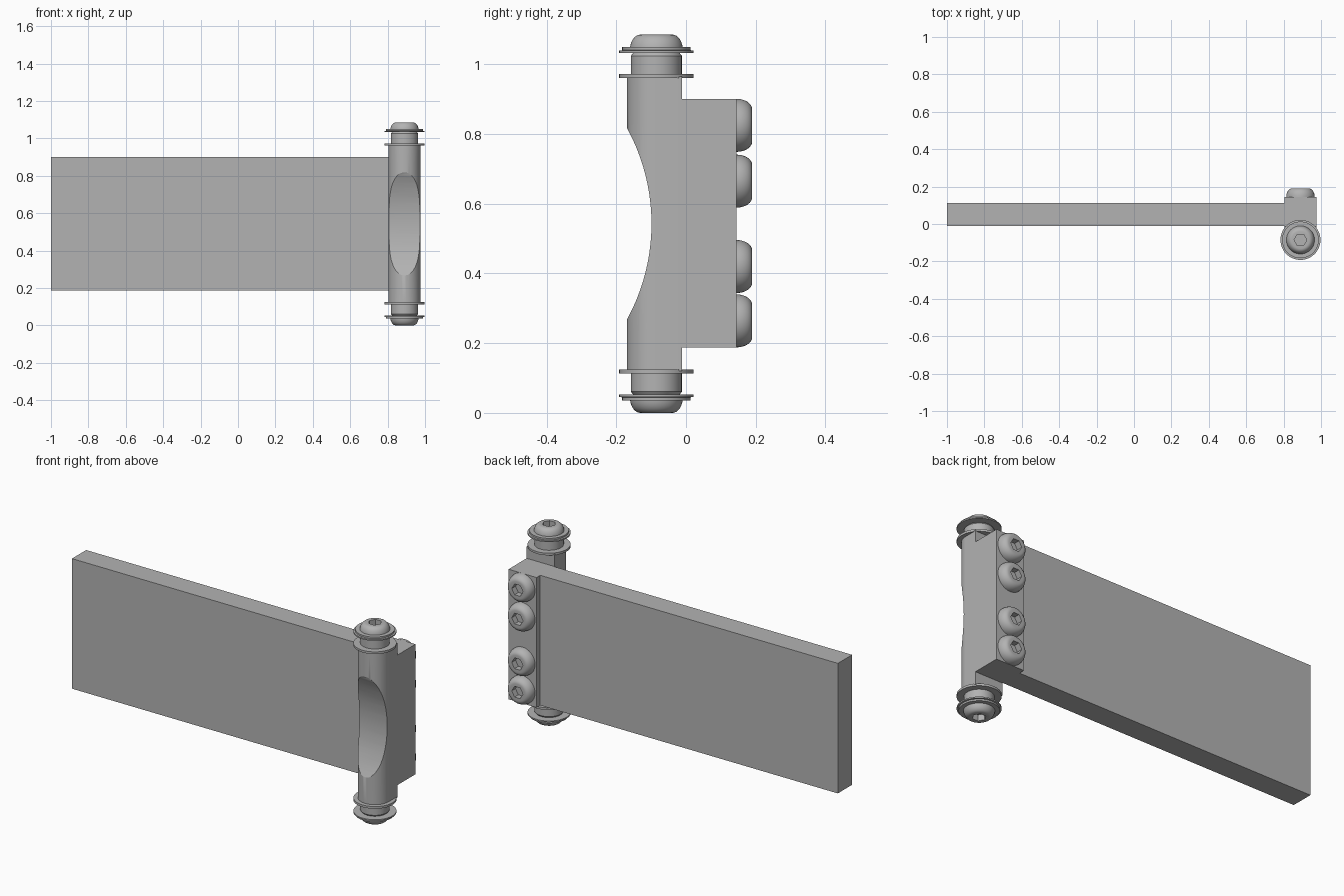
import bpy
import math
from mathutils import Matrix, Vector

if "Cube" in bpy.data.objects:
    bpy.data.objects.remove(bpy.data.objects["Cube"])

grey = bpy.data.materials.new("satin grey")
grey.use_nodes = True
COLOR = (0.45, 0.45, 0.45, 1)
grey.diffuse_color = COLOR
grey.node_tree.nodes["Principled BSDF"].inputs["Base Color"].default_value = COLOR

AX, AY = 0.89, -0.085      # rod axis
MID = 0.5427               # mirror height
RADIUS = 0.085
LOW, HIGH = 0.187, 0.9     # plate and block heights
SEGMENTS = 48


def add_object(name, verts, faces, matrix=Matrix(), smooth=False):
    mesh = bpy.data.meshes.new(name)
    mesh.from_pydata([matrix @ Vector(v) for v in verts], [], faces)
    mesh.materials.append(grey)
    obj = bpy.data.objects.new(name, mesh)
    bpy.context.collection.objects.link(obj)
    if smooth:
        bpy.ops.object.select_all(action='DESELECT')
        obj.select_set(True)
        bpy.context.view_layer.objects.active = obj
        bpy.ops.object.shade_smooth_by_angle(angle=math.radians(30))
    return obj


def prism(name, outline, z0, z1, matrix=Matrix(), smooth=False):
    n = len(outline)
    verts = [(x, y, z) for z in (z0, z1) for x, y in outline]
    faces = [(i, (i + 1) % n, (i + 1) % n + n, i + n) for i in range(n)]
    faces += [tuple(reversed(range(n))), tuple(range(n, 2 * n))]
    return add_object(name, verts, faces, matrix, smooth)


def box(name, x0, x1, y0, y1, z0, z1):
    return prism(name, [(x0, y0), (x1, y0), (x1, y1), (x0, y1)], z0, z1)


def lathe(name, profile, matrix, hex_from=None):
    """Turn (radius, height) points; rings from hex_from on are hexagonal."""
    verts, faces = [], []
    for k, (r, h) in enumerate(profile):
        for i in range(SEGMENTS):
            a = math.tau * i / SEGMENTS
            rr = r
            if hex_from is not None and k >= hex_from:
                off = a % (math.pi / 3) - math.pi / 6
                rr = r * math.cos(math.pi / 6) / math.cos(off)
            verts.append((rr * math.cos(a), rr * math.sin(a), h))
    for k in range(len(profile) - 1):
        for i in range(SEGMENTS):
            j = (i + 1) % SEGMENTS
            a, b = k * SEGMENTS, (k + 1) * SEGMENTS
            faces.append((a + i, a + j, b + j, b + i))
    last = (len(profile) - 1) * SEGMENTS
    faces.append(tuple(reversed(range(SEGMENTS))))
    faces.append(tuple(range(last, last + SEGMENTS)))
    obj = add_object(name, verts, faces, matrix, True)
    if matrix.determinant() < 0:
        obj.data.flip_normals()
    return obj


# Button head with a domed rim and a hexagonal socket
dome = [(0.046 + 0.030 * math.cos(t), 0.045 * math.sin(t))
        for t in (math.pi / 2 * i / 8 for i in range(9))]
button_head = dome + [(0.034, 0.045), (0.034, 0.012)]
HEX = len(dome)

# Flat panel and the clamp block at its end
box("panel", -1, AX - RADIUS, -0.01, 0.113, LOW, HIGH)
box("clamp_block", AX - RADIUS, AX + RADIUS, -0.012, 0.145, LOW, HIGH)

# Upright with a rounded front and flat back
arc = [(AX + RADIUS * math.cos(t), AY + RADIUS * math.sin(t))
       for t in (math.pi + math.pi * i / 32 for i in range(33))]
outline = arc + [(AX + RADIUS, -0.012), (AX - RADIUS, -0.012)]
upright = prism("upright", outline, 0.12, 2 * MID - 0.12, smooth=True)

# Broad concave scoop across the front of the upright
R = 0.571
circle = [(R * math.cos(math.tau * i / 128), R * math.sin(math.tau * i / 128))
          for i in range(128)]
place = Matrix.Translation((AX, -0.099 - R, MID)) @ Matrix.Rotation(math.pi / 2, 4, 'Y')
cutter = prism("scoop_cutter", circle, -0.2, 0.2, place, True)
cutter.hide_render = True
cut = upright.modifiers.new("scoop", 'BOOLEAN')
cut.operation = 'DIFFERENCE'
cut.solver = 'EXACT'
cut.object = cutter
bpy.ops.object.select_all(action='DESELECT')
upright.select_set(True)
bpy.context.view_layer.objects.active = upright
bpy.ops.object.modifier_apply(modifier=cut.name)
bpy.data.objects.remove(cutter)
bpy.ops.object.shade_smooth_by_angle(angle=math.radians(30))

# Mirrored end hardware: washer, bushing, flanged washer, button screw
for side, sign in (("upper", 1), ("lower", -1)):
    m = Matrix.Translation((AX, AY, MID)) @ Matrix.Diagonal((1, 1, sign, 1))
    lathe(side + "_inner_washer", [(0.107, 0.418), (0.107, 0.430)], m)
    lathe(side + "_bushing", [(0.073, 0.425), (0.073, 0.482), (0.066, 0.491)], m)
    lathe(side + "_flanged_washer",
          [(0.107, 0.490), (0.107, 0.497), (0.098, 0.498), (0.098, 0.507)], m)
    lathe(side + "_end_screw", button_head,
          m @ Matrix.Translation((0, 0, 0.4977)), HEX)

# Four screws on the back of the block
for n, z in enumerate((0.264, 0.42, 0.665, 0.825), 1):
    m = Matrix.Translation((AX, 0.145, z)) @ Matrix.Rotation(-math.pi / 2, 4, 'X')
    lathe(f"back_screw_{n}", button_head, m, HEX)
